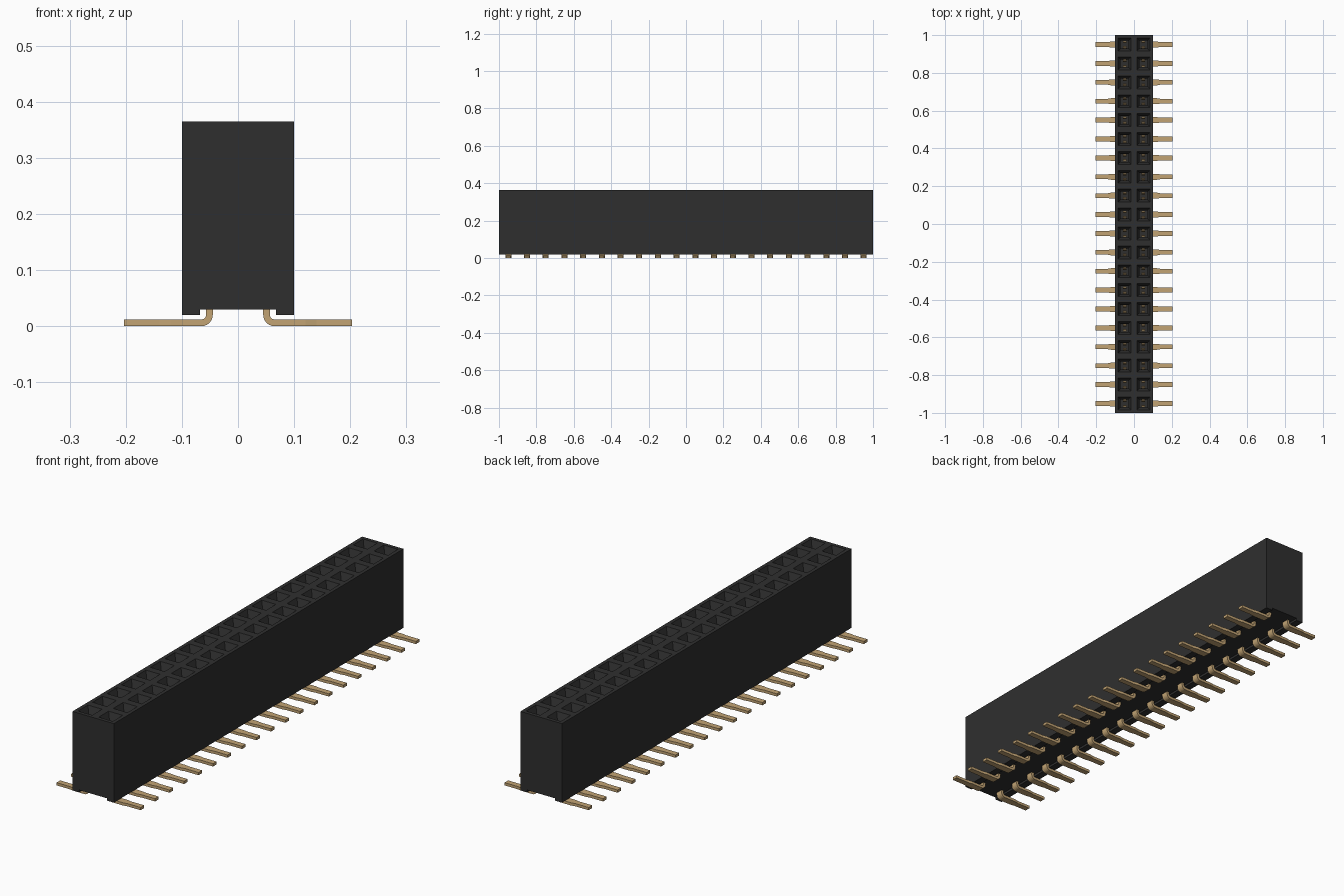
import bpy, bmesh, math

if "Cube" in bpy.data.objects:
    bpy.data.objects.remove(bpy.data.objects["Cube"])

ROWS, PITCH = 20, 0.1
TOP, RAIL, BELLY = 0.365, 0.02, 0.03


def material(name, rgb, rough):
    m = bpy.data.materials.new(name)
    m.use_nodes = True
    m.diffuse_color = (*rgb, 1)
    bsdf = m.node_tree.nodes["Principled BSDF"]
    bsdf.inputs["Base Color"].default_value = (*rgb, 1)
    bsdf.inputs["Roughness"].default_value = rough
    return m


black = material("black plastic", (0.028, 0.028, 0.028), 0.6)
gold = material("gold metal", (0.54, 0.37, 0.175), 0.45)


def finish(name, bm, mat):
    bmesh.ops.remove_doubles(bm, verts=bm.verts, dist=1e-5)
    bmesh.ops.recalc_face_normals(bm, faces=bm.faces)
    mesh = bpy.data.meshes.new(name)
    bm.to_mesh(mesh)
    bm.free()
    mesh.materials.append(mat)
    ob = bpy.data.objects.new(name, mesh)
    bpy.context.collection.objects.link(ob)
    return ob


def loft(bm, rings, cap_start=False, cap_end=True):
    """Join closed rings of points with quads."""
    loops = [[bm.verts.new(p) for p in r] for r in rings]
    for a, b in zip(loops, loops[1:]):
        n = len(a)
        for i in range(n):
            j = (i + 1) % n
            bm.faces.new((a[i], a[j], b[j], b[i]))
    if cap_start:
        bm.faces.new(loops[0])
    if cap_end:
        bm.faces.new(loops[-1])


def square(x, y, z, h):
    return [(x + sx * h, y + sy * h, z)
            for sx, sy in ((-1, -1), (1, -1), (1, 1), (-1, 1))]


rows = [(i - (ROWS - 1) / 2) * PITCH for i in range(ROWS)]

# Housing: walls and underside channel, with a funnelled socket in each cell
bm = bmesh.new()
section = [(0, TOP), (-0.1, TOP), (-0.1, RAIL), (-0.068, RAIL), (-0.068, BELLY),
           (0.068, BELLY), (0.068, RAIL), (0.1, RAIL), (0.1, TOP)]
slices = [[bm.verts.new((x, -1 + i * PITCH, z)) for x, z in section]
          for i in range(ROWS + 1)]
for a, b in zip(slices, slices[1:]):
    for k in range(1, len(section) - 1):
        bm.faces.new((a[k], a[k + 1], b[k + 1], b[k]))
bm.faces.new(slices[0])
bm.faces.new(slices[-1])
for y in rows:
    for x in (-0.05, 0.05):
        loft(bm, [square(x, y, TOP, 0.05), square(x, y, TOP, 0.034),
                  square(x, y, TOP - 0.03, 0.021), square(x, y, 0.08, 0.021)])
finish("housing", bm, black)

# Pin outline: outer and inner edge plus half width, from foot tip to stem top
pin = [(0.203, 0, 0.203, 0.012, 0.0125), (0.14, 0, 0.14, 0.012, 0.0125),
       (0.12, 0, 0.12, 0.012, 0.016)]
for k in range(7):
    t = math.radians(90 * k / 6)
    s, c = math.sin(t), math.cos(t)
    pin.append((0.065 - 0.02 * s, 0.02 - 0.02 * c,
                0.065 - 0.008 * s, 0.02 - 0.008 * c, 0.016))
pin.append((0.045, 0.035, 0.057, 0.035, 0.016))

for side, label in ((1, "left"), (-1, "right")):
    # Bent surface-mount pins
    bm = bmesh.new()
    for y in rows:
        loft(bm, [[(side * ox, y - w, oz), (side * ox, y + w, oz),
                   (side * ix, y + w, iz), (side * ix, y - w, iz)]
                  for ox, oz, ix, iz, w in pin], cap_start=True)
    finish(label + "_pins", bm, gold)

    # Paired spring leaves inside the sockets
    bm = bmesh.new()
    for y in rows:
        for d in (-1, 1):
            rings = []
            for z, off in ((0.08, 0.017), (0.24, 0.010), (0.28, 0.015)):
                x, yc = side * 0.05, y + d * off
                rings.append([(x - 0.009, yc - 0.003, z), (x + 0.009, yc - 0.003, z),
                              (x + 0.009, yc + 0.003, z), (x - 0.009, yc + 0.003, z)])
            loft(bm, rings, cap_start=True)
    finish(label + "_contacts", bm, gold)
